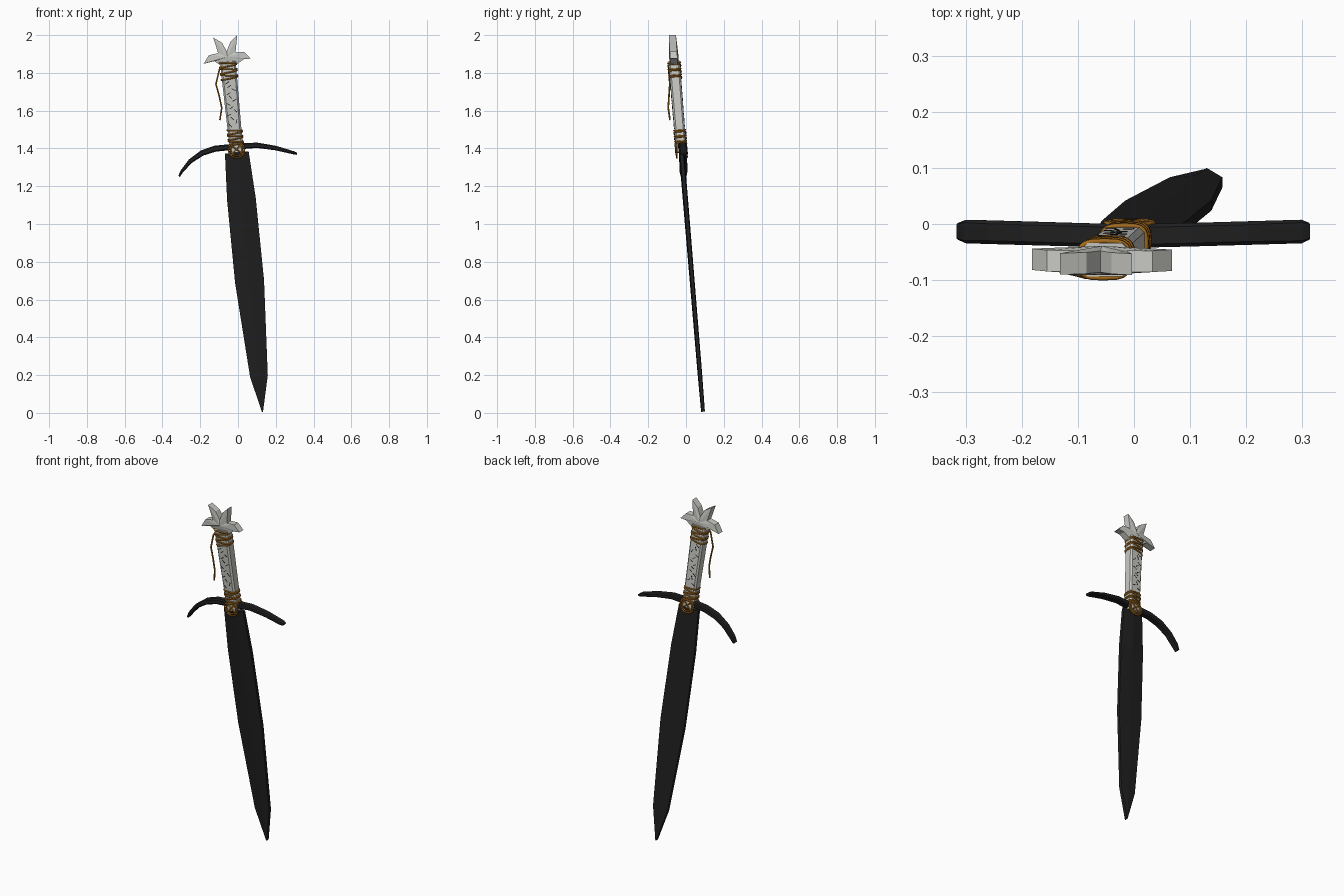
import bpy, bmesh, math, random
from mathutils import Vector, Matrix

if "Cube" in bpy.data.objects:
    bpy.data.objects.remove(bpy.data.objects["Cube"])

random.seed(4)


def material(name, rgb):
    m = bpy.data.materials.new(name)
    m.diffuse_color = (*rgb, 1)
    m.use_nodes = True
    m.node_tree.nodes["Principled BSDF"].inputs["Base Color"].default_value = m.diffuse_color
    return m


BLACK = material("black_steel", (0.014, 0.014, 0.014))
BONE = material("pale_grey", (0.58, 0.59, 0.55))
CORD = material("orange_brown_cord", (0.38, 0.15, 0.012))

# Leaning frame of the dagger: a = width, b = depth, t = along the grip
ORIGIN = Vector((-0.0085, -0.0256, 1.40))
T = Vector((-0.099, -0.083, 1)).normalized()
A = Vector((1, 0, 0.099)).normalized()
B = T.cross(A).normalized()


def loc(a, b, t):
    return ORIGIN + A * a + B * b + T * t


def finish(name, bm, mat):
    bmesh.ops.recalc_face_normals(bm, faces=bm.faces)
    me = bpy.data.meshes.new(name)
    bm.to_mesh(me)
    bm.free()
    me.materials.append(mat)
    ob = bpy.data.objects.new(name, me)
    bpy.context.collection.objects.link(ob)
    return ob


def loft(name, rings, mat):
    bm = bmesh.new()
    vs = [[bm.verts.new(p) for p in ring] for ring in rings]
    n = len(vs[0])
    for r0, r1 in zip(vs, vs[1:]):
        for i in range(n):
            j = (i + 1) % n
            bm.faces.new((r0[i], r0[j], r1[j], r1[i]))
    bm.faces.new(vs[0])
    bm.faces.new(vs[-1])
    return finish(name, bm, mat)


def chamfered(c, u, v, hu, hv, ch):
    pts = [(hu, hv - ch), (hu - ch, hv), (ch - hu, hv), (-hu, hv - ch),
           (-hu, ch - hv), (ch - hu, -hv), (hu - ch, -hv), (hu, ch - hv)]
    return [c + u * p + v * q for p, q in pts]


def cord(name, paths, radius, closed=True):
    cu = bpy.data.curves.new(name, 'CURVE')
    cu.dimensions = '3D'
    cu.bevel_depth = radius
    cu.bevel_resolution = 1
    cu.use_fill_caps = True
    for path in paths:
        sp = cu.splines.new('POLY')
        sp.points.add(len(path) - 1)
        for p, co in zip(sp.points, path):
            p.co = (*co, 1)
        sp.use_cyclic_u = closed
    cu.materials.append(CORD)
    ob = bpy.data.objects.new(name, cu)
    bpy.context.collection.objects.link(ob)
    bpy.ops.object.select_all(action='DESELECT')
    ob.select_set(True)
    bpy.context.view_layer.objects.active = ob
    bpy.ops.object.convert(target='MESH')


# Blade: ridged section with blunt edges
rings = []
for t, w, e, r in [(-0.022, 0.063, 0.009, 0.014), (-0.27, 0.076, 0.009, 0.014),
                   (-0.71, 0.077, 0.009, 0.013), (-1.215, 0.047, 0.009, 0.012),
                   (-1.405, 0.003, 0.008, 0.010)]:
    rings.append([loc(a, b, t) for a, b in
                  [(w, e), (0, r), (-w, e), (-w, -e), (0, -r), (w, -e)]])
loft("blade", rings, BLACK)

# Crossguard: tapered bar along a drooping curve (x, z, half height, half depth)
path = [(-0.312, 1.252, 0.005, 0.015), (-0.297, 1.279, 0.008, 0.021),
        (-0.252, 1.333, 0.012, 0.021), (-0.19, 1.376, 0.015, 0.021),
        (-0.12, 1.399, 0.016, 0.021), (-0.01, 1.41, 0.016, 0.021),
        (0.10, 1.417, 0.014, 0.021), (0.20, 1.402, 0.012, 0.021),
        (0.298, 1.376, 0.008, 0.021), (0.312, 1.371, 0.005, 0.015)]
rings = []
for i, (x, z, hh, hd) in enumerate(path):
    p, q = path[max(i - 1, 0)], path[min(i + 1, len(path) - 1)]
    d = Vector((q[0] - p[0], 0, q[1] - p[1])).normalized()
    c = Vector((x, -0.022 + 0.009 * abs(x) / 0.312, z))
    rings.append(chamfered(c, Vector((0, 1, 0)), Vector((-d.z, 0, d.x)),
                           hd, hh, min(0.006, hh * 0.6)))
loft("crossguard", rings, BLACK)


# Grip: chamfered block, slightly wider at the top
def grip_size(t):
    k = max(0, min(1, t / 0.46))
    return 0.035 + 0.007 * k, 0.027 + 0.003 * k


loft("grip", [chamfered(loc(0, 0, t), A, B, *grip_size(t), 0.009)
              for t in (-0.02, 0.24, 0.465)], BONE)

# Carved marks: thin slanted plates on the front and back of the grip
bm = bmesh.new()
for side in (-1, 1):
    for i in range(13):
        t = 0.125 + 0.019 * i
        a = (-0.016, 0.012, -0.002)[i % 3] + random.uniform(-0.005, 0.005)
        ang = random.choice((-0.9, -0.6, 0.5, 1.2))
        u = A * math.cos(ang) + T * math.sin(ang)
        v = B.cross(u)
        c = loc(a, side * (grip_size(t)[1] - 0.001), t)
        m = Matrix((u * 0.022, B * 0.005, v * 0.0035)).transposed().to_4x4()
        m.translation = c
        bmesh.ops.create_cube(bm, size=1, matrix=m)
finish("grip_marks", bm, BLACK)

# Pommel: four-pointed crown with faceted front and back
outline = [(-0.182, 1.848), (-0.155, 1.893), (-0.105, 1.905), (-0.132, 1.987),
           (-0.085, 1.96), (-0.06, 1.915), (-0.04, 1.965), (-0.004, 2.0),
           (-0.013, 1.91), (0.033, 1.912), (0.068, 1.876), (0.03, 1.872),
           (-0.01, 1.842), (-0.09, 1.838), (-0.125, 1.862)]
bm = bmesh.new()


def pommel_point(x, z, off):
    return bm.verts.new((x, -0.063 - 0.06 * (z - 1.85) + off, z))


front, back = [[pommel_point(x, z, s * 0.019) for x, z in outline] for s in (-1, 1)]
hubs = [pommel_point(-0.057, 1.885, s * 0.026) for s in (-1, 1)]
for i in range(len(outline)):
    j = (i + 1) % len(outline)
    bm.faces.new((front[i], front[j], hubs[0]))
    bm.faces.new((back[j], back[i], hubs[1]))
    bm.faces.new((front[i], back[i], back[j], front[j]))
finish("pommel", bm, BONE)


# Cord wraps round both ends of the grip
def wrap(t, tilt):
    hx, hy = grip_size(t)
    out = []
    for i in range(20):
        g = 2 * math.pi * i / 20
        c, s = math.cos(g), math.sin(g)
        a = math.copysign(abs(c) ** 0.6, c) * (hx + 0.003)
        b = math.copysign(abs(s) ** 0.6, s) * (hy + 0.003)
        out.append(loc(a, b, t + tilt * a))
    return out


cord("upper_wrap", [wrap(0.375 + 0.0165 * i, 0.12 * (-1) ** i) for i in range(6)], 0.0045)
cord("lower_wrap", [wrap(0.024 + 0.0145 * i, 0.10 * (-1) ** i) for i in range(6)], 0.0045)

# Cord loops and crossed ties over the middle of the guard
loops = []
for side in (-1, 1):
    for r in (0.042, 0.031):
        loops.append([loc(r * math.cos(k * math.pi / 10), side * 0.027,
                          -0.006 + r * math.sin(k * math.pi / 10)) for k in range(20)])
cord("guard_loops", loops, 0.0045)
ties = [[loc(-0.03 * s, side * 0.029, 0.025), loc(0.03 * s, side * 0.029, -0.03)]
        for side in (-1, 1) for s in (-1, 1)]
cord("guard_ties", ties, 0.004, closed=False)

# Loose cord end hanging beside the grip
cord("hanging_cord", [[Vector(p) for p in
     [(-0.08, -0.088, 1.845), (-0.098, -0.09, 1.82), (-0.117, -0.086, 1.74),
      (-0.10, -0.09, 1.68), (-0.086, -0.094, 1.615), (-0.096, -0.085, 1.55)]]],
     0.0045, closed=False)
